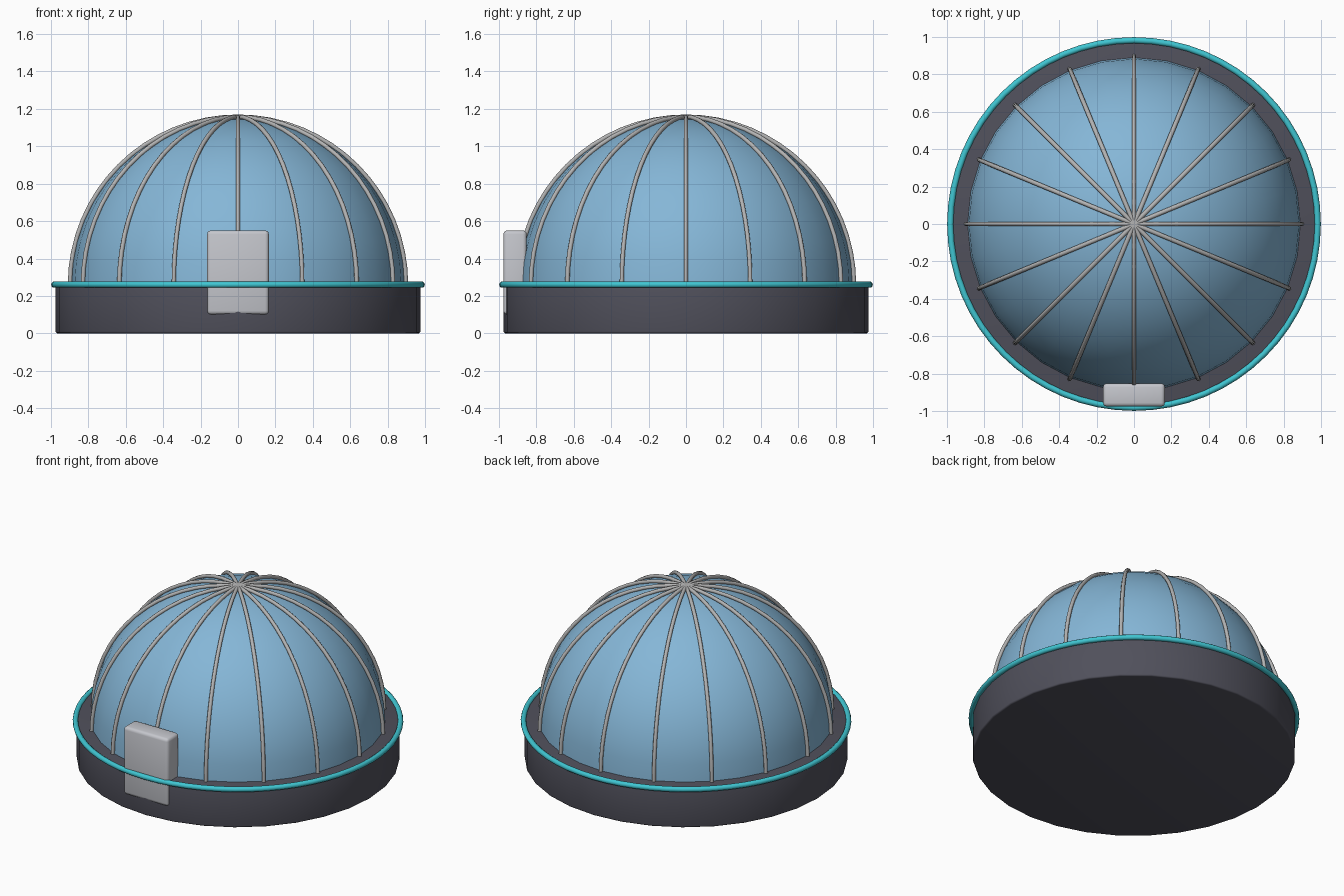
import bpy, bmesh, math
from mathutils import Vector

if "Cube" in bpy.data.objects:
    bpy.data.objects.remove(bpy.data.objects["Cube"])

RIM_Z = 0.26      # height where the dome meets the base
SEGMENTS = 32


def material(name, rgb):
    m = bpy.data.materials.new(name)
    m.diffuse_color = (*rgb, 1)
    m.use_nodes = True
    m.node_tree.nodes["Principled BSDF"].inputs["Base Color"].default_value = m.diffuse_color
    return m


dark_grey = material("dark_grey", (0.08, 0.08, 0.105))
glass_blue = material("glass_blue", (0.235, 0.47, 0.68))
steel_grey = material("steel_grey", (0.45, 0.45, 0.45))
light_grey = material("light_grey", (0.56, 0.57, 0.61))
teal = material("teal", (0.05, 0.56, 0.64))


def finish(obj, name, mat, bevel=0, angle=35):
    obj.name = name
    obj.data.materials.clear()
    obj.data.materials.append(mat)
    if bevel:
        mod = obj.modifiers.new("bevel", "BEVEL")
        mod.width, mod.segments = bevel, 3
        mod.limit_method = "ANGLE"
    for o in bpy.context.selected_objects:
        o.select_set(False)
    obj.select_set(True)
    bpy.context.view_layer.objects.active = obj
    if bevel:
        bpy.ops.object.modifier_apply(modifier="bevel")
    bpy.ops.object.shade_smooth_by_angle(angle=math.radians(angle))


# round solid base
bpy.ops.mesh.primitive_cylinder_add(vertices=SEGMENTS, radius=0.975, depth=0.265,
                                    location=(0, 0, 0.1325))
finish(bpy.context.object, "base", dark_grey, bevel=0.01)

# half-sphere dome
bpy.ops.mesh.primitive_uv_sphere_add(segments=SEGMENTS, ring_count=24, radius=0.89,
                                     location=(0, 0, RIM_Z))
dome = bpy.context.object
bm = bmesh.new()
bm.from_mesh(dome.data)
bmesh.ops.bisect_plane(bm, geom=bm.verts[:] + bm.edges[:] + bm.faces[:],
                       plane_co=(0, 0, 0), plane_no=(0, 0, 1), clear_inner=True)
bm.to_mesh(dome.data)
bm.free()
finish(dome, "dome", glass_blue)

# rim ring around the top of the base
bpy.ops.mesh.primitive_torus_add(major_segments=SEGMENTS * 2, minor_segments=10,
                                 major_radius=0.982, minor_radius=0.017,
                                 location=(0, 0, RIM_Z))
finish(bpy.context.object, "rim_ring", teal, angle=60)

# arched ribs, each running from rim to rim over the top
RIB_RADIUS, RIB_STEPS = 0.898, 32
for i in range(8):
    turn = i * math.pi / 8
    curve = bpy.data.curves.new("rib", "CURVE")
    curve.dimensions = "3D"
    curve.bevel_depth = 0.012
    curve.bevel_resolution = 2
    curve.use_fill_caps = True
    spline = curve.splines.new("POLY")
    spline.points.add(RIB_STEPS)
    for k, p in enumerate(spline.points):
        a = math.pi * k / RIB_STEPS
        r = RIB_RADIUS * math.cos(a)
        p.co = (r * math.cos(turn), r * math.sin(turn),
                RIM_Z + RIB_RADIUS * math.sin(a), 1)
    rib = bpy.data.objects.new("rib", curve)
    bpy.context.collection.objects.link(rib)
    bpy.ops.object.select_all(action="DESELECT")
    rib.select_set(True)
    bpy.context.view_layer.objects.active = rib
    bpy.ops.object.convert(target="MESH")
    finish(bpy.context.object, f"rib_{i + 1}", steel_grey, angle=60)

# hatch on the front
bpy.ops.mesh.primitive_cube_add(size=1, location=(0, -0.914, 0.325))
hatch = bpy.context.object
hatch.scale = (0.33, 0.124, 0.45)
bpy.ops.object.transform_apply(location=False, rotation=False, scale=True)
finish(hatch, "hatch", light_grey, bevel=0.02)
